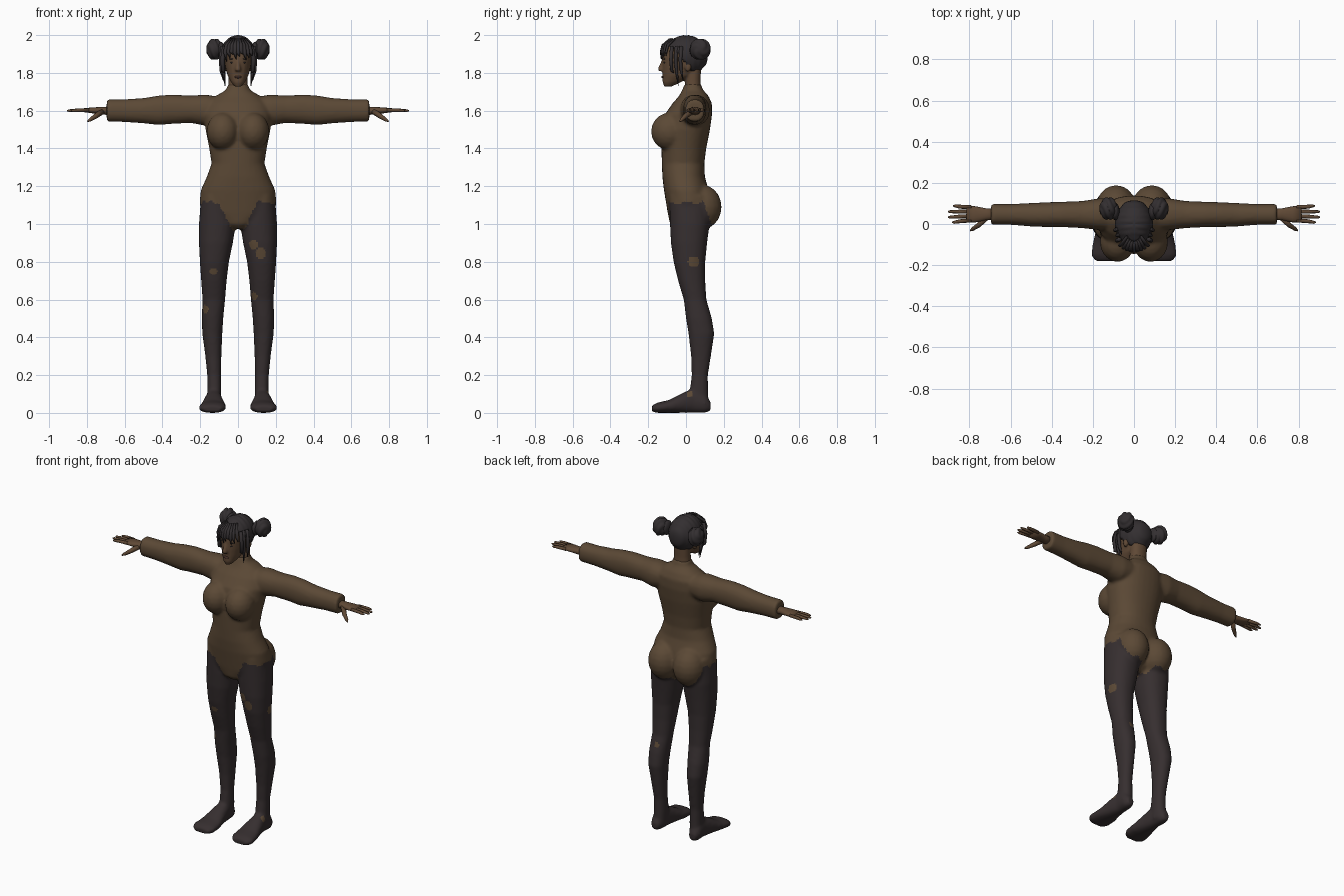
import bpy, bmesh, math
from mathutils import Vector, Matrix, noise


def material(name, rgb):
    m = bpy.data.materials.new(name)
    m.diffuse_color = (*rgb, 1)
    return m


BROWN = material("brown cloth", (0.105, 0.066, 0.036))
SKIN = material("brown skin", (0.115, 0.066, 0.036))
DARK = material("dark leggings", (0.037, 0.028, 0.029))
HAIR = material("dark hair", (0.033, 0.028, 0.030))
LIP = material("dark lips", (0.06, 0.030, 0.022))


# Loft through ellipses given as (t, a0, a1, b0, b1) along an axis
def loft(bm, rings, axis="z", n=24, side=1):
    loops = []
    for t, a0, a1, b0, b1 in rings:
        loop = []
        for i in range(n):
            w = 2 * math.pi * i / n
            c, s = math.cos(w), math.sin(w)
            a = (a0 + a1) / 2 + (a1 - a0) / 2 * math.copysign(abs(c) ** 0.9, c)
            b = (b0 + b1) / 2 + (b1 - b0) / 2 * math.copysign(abs(s) ** 0.9, s)
            p = {"z": (a, b, t), "x": (t, a, b), "y": (a, t, b)}[axis]
            loop.append(bm.verts.new((p[0] * side, p[1], p[2])))
        loops.append(loop)
    for p, q in zip(loops, loops[1:]):
        for i in range(n):
            bm.faces.new((p[i], p[(i + 1) % n], q[(i + 1) % n], q[i]))
    bm.faces.new(loops[0])
    bm.faces.new(loops[-1])


def ball(bm, centre, size, seg=20):
    m = Matrix.Translation(centre) @ Matrix.Diagonal((*size, 1))
    return bmesh.ops.create_uvsphere(bm, u_segments=seg, v_segments=seg // 2, radius=1, matrix=m)["verts"]


# Tapered tube through points given as (x, y, z, radius)
def tube(bm, pts, n=8, side=1, flat=1.0):
    loops = []
    for i, p in enumerate(pts):
        d = (Vector(pts[min(i + 1, len(pts) - 1)][:3]) - Vector(pts[max(i - 1, 0)][:3])).normalized()
        u = d.cross(Vector((0, 1, 0))).normalized()
        v = d.cross(u)
        loop = []
        for k in range(n):
            w = 2 * math.pi * k / n
            q = Vector(p[:3]) + p[3] * (u * math.cos(w) + v * math.sin(w) * flat)
            loop.append(bm.verts.new((q.x * side, q.y, q.z)))
        loops.append(loop)
    for p, q in zip(loops, loops[1:]):
        for k in range(n):
            bm.faces.new((p[k], p[(k + 1) % n], q[(k + 1) % n], q[k]))
    bm.faces.new(loops[0])
    bm.faces.new(loops[-1])


def finish(name, bm, mats, voxel=0, smooth=0):
    bmesh.ops.recalc_face_normals(bm, faces=bm.faces)
    me = bpy.data.meshes.new(name)
    bm.to_mesh(me)
    bm.free()
    ob = bpy.data.objects.new(name, me)
    bpy.context.collection.objects.link(ob)
    if voxel:
        r = ob.modifiers.new("fuse", "REMESH")
        r.mode, r.voxel_size = "VOXEL", voxel
        s = ob.modifiers.new("soften", "SMOOTH")
        s.iterations, s.factor = smooth, 0.5
        dg = bpy.context.evaluated_depsgraph_get()
        fused = bpy.data.meshes.new_from_object(ob.evaluated_get(dg))
        ob.modifiers.clear()
        ob.data = fused
    ob.data.materials.clear()
    for m in mats:
        ob.data.materials.append(m)
    for p in ob.data.polygons:
        p.use_smooth = True
    return ob


# Body: torso, bust, seat, legs, feet and sleeves fused together
bm = bmesh.new()
torso = [(0.975, 0.04, -0.06, 0.06), (1.0, 0.09, -0.085, 0.09), (1.06, 0.195, -0.097, 0.12),
         (1.12, 0.203, -0.107, 0.13), (1.18, 0.197, -0.117, 0.12), (1.25, 0.165, -0.125, 0.10),
         (1.32, 0.14, -0.128, 0.097), (1.4, 0.152, -0.13, 0.107), (1.5, 0.172, -0.13, 0.127),
         (1.58, 0.175, -0.112, 0.138), (1.64, 0.16, -0.07, 0.137), (1.68, 0.115, -0.035, 0.118),
         (1.71, 0.062, -0.02, 0.09), (1.74, 0.054, -0.008, 0.08)]
loft(bm, [(z, -r, r, f, b) for z, r, f, b in torso], n=32)
leg = [(1.15, 0.03, 0.195, -0.09, 0.12), (1.0, 0.012, 0.207, -0.085, 0.125), (0.9, 0.027, 0.207, -0.08, 0.112),
       (0.8, 0.048, 0.202, -0.066, 0.102), (0.7, 0.06, 0.195, -0.042, 0.102), (0.6, 0.068, 0.188, -0.012, 0.108),
       (0.5, 0.078, 0.192, 0.0, 0.137), (0.42, 0.083, 0.189, 0.013, 0.15), (0.3, 0.088, 0.173, 0.027, 0.132),
       (0.2, 0.09, 0.163, 0.03, 0.116), (0.12, 0.088, 0.163, 0.02, 0.117), (0.03, 0.09, 0.163, 0.02, 0.12)]
foot = [(0.13, 0.11, 0.155, 0.01, 0.06), (0.1, 0.095, 0.17, 0.0, 0.10), (0.04, 0.088, 0.17, 0.0, 0.13),
        (-0.02, 0.078, 0.183, 0.0, 0.105), (-0.09, 0.063, 0.2, 0.0, 0.068), (-0.15, 0.063, 0.21, 0.0, 0.055),
        (-0.18, 0.085, 0.19, 0.005, 0.04)]
sleeve = [(0.08, -0.03, 0.12, 1.54, 1.67), (0.17, -0.03, 0.125, 1.52, 1.685), (0.25, -0.02, 0.112, 1.535, 1.68),
          (0.35, -0.015, 0.108, 1.53, 1.685), (0.42, -0.015, 0.106, 1.524, 1.68), (0.5, -0.012, 0.102, 1.533, 1.667),
          (0.6, -0.004, 0.097, 1.54, 1.66), (0.695, -0.004, 0.098, 1.542, 1.66)]
for s in (1, -1):
    loft(bm, leg, side=s)
    loft(bm, foot, "y", side=s)
    loft(bm, sleeve, "x", side=s)
    ball(bm, (s * 0.08, -0.087, 1.49), (0.086, 0.098, 0.1))
    ball(bm, (s * 0.087, 0.085, 1.09), (0.097, 0.104, 0.118))
body = finish("body", bm, [BROWN, DARK], 0.01, 4)

# Leggings colour: ragged hem dipping at the crotch and the seat, with small worn patches
patches = [(-0.13, -0.05, 0.75, 0.02), (0.08, -0.07, 0.89, 0.025), (0.12, -0.065, 0.845, 0.03), (0.2, 0.04, 0.8, 0.03),
           (0.085, 0.0, 0.62, 0.022), (-0.17, 0.015, 0.55, 0.022), (0.12, 0.13, 0.55, 0.02), (0.165, 0.02, 0.1, 0.018)]
for p in body.data.polygons:
    c = p.center
    hem = 1.115 + 0.025 * noise.noise(c * 25)
    if abs(c.x) < 0.1:
        hem -= 0.15 * min(1, (0.1 - abs(c.x)) / 0.07)
    if c.y > 0.09:
        hem = min(hem, 1.115 - 0.12 * min(1, (c.y - 0.09) / 0.05) + 0.025 * noise.noise(c * 25))
    worn = any((c - Vector(q[:3])).length < q[3] for q in patches)
    p.material_index = int(c.z < hem and not worn and abs(c.x) < 0.25)

# Hands
for s, label in ((1, "left"), (-1, "right")):
    bm = bmesh.new()
    loft(bm, [(0.66, 0.022, 0.075, 1.575, 1.622), (0.72, 0.018, 0.076, 1.58, 1.62),
              (0.77, 0.008, 0.086, 1.586, 1.617), (0.815, 0.008, 0.09, 1.592, 1.613)], "x", 16, s)
    for y, tip, x in ((0.018, 0.008, 0.885), (0.039, 0.033, 0.905), (0.06, 0.06, 0.905), (0.081, 0.088, 0.88)):
        tube(bm, [(0.79, y, 1.602, 0.01), (0.85, (y + tip) / 2, 1.602, 0.0095), (x - 0.01, tip, 1.6, 0.007),
                  (x, tip, 1.6, 0.003)], side=s)
    tube(bm, [(0.72, 0.03, 1.595, 0.016), (0.755, -0.005, 1.57, 0.013), (0.785, -0.025, 1.55, 0.009),
              (0.797, -0.033, 1.543, 0.003)], side=s)
    finish(label + "_hand", bm, [SKIN])

# Head with neck, nose and ears
bm = bmesh.new()
loft(bm, [(1.68, -0.055, 0.055, -0.01, 0.08), (1.76, -0.05, 0.05, -0.005, 0.077), (1.84, -0.05, 0.05, 0.0, 0.08)])
head = [(1.728, 0.018, -0.115, -0.075), (1.75, 0.036, -0.124, -0.03), (1.785, 0.055, -0.124, 0.04),
        (1.83, 0.067, -0.126, 0.08), (1.88, 0.075, -0.126, 0.096), (1.93, 0.073, -0.117, 0.096), (1.975, 0.05, -0.07, 0.06)]
loft(bm, [(z, -r, r, f, b) for z, r, f, b in head])
loft(bm, [(1.81, -0.016, 0.016, -0.146, -0.1), (1.82, -0.016, 0.016, -0.15, -0.1), (1.87, -0.007, 0.007, -0.128, -0.1)])
for s in (1, -1):
    ball(bm, (s * 0.072, 0.01, 1.835), (0.012, 0.018, 0.03))
finish("head", bm, [SKIN], 0.006, 3)

# Lips, eyes and brows
bm = bmesh.new()
ball(bm, (0, -0.123, 1.778), (0.02, 0.008, 0.007), 12)
finish("lips", bm, [LIP])
bm = bmesh.new()
for s in (1, -1):
    ball(bm, (s * 0.03, -0.114, 1.854), (0.012, 0.005, 0.004), 12)
    ball(bm, (s * 0.032, -0.115, 1.874), (0.017, 0.005, 0.003), 12)
finish("eyes_and_brows", bm, [HAIR])

# Hair cap: grooved shell cut away around the face
bm = bmesh.new()
for v in ball(bm, (0, 0, 1.893), (0.093, 0.118, 0.107), 56):
    k = 0.965 + 0.04 * abs(math.sin(v.co.y * math.pi / 0.03 + 6 * abs(v.co.x)))
    v.co = Vector((0, 0, 1.893)) + (v.co - Vector((0, 0, 1.893))) * k
cut = [f for f in bm.faces if (c := f.calc_center_median()).z < 1.81 + 0.115 * max(0, min(1, (0.03 - c.y) / 0.09))]
bmesh.ops.delete(bm, geom=cut, context="FACES")
cap = finish("hair_cap", bm, [HAIR])
sol = cap.modifiers.new("thickness", "SOLIDIFY")
sol.thickness = 0.008

# Fringe and loose side locks
bm = bmesh.new()
for i in range(9):
    x = -0.068 + 0.017 * i
    y = -0.122 + 6 * x * x
    low = 1.872 + 0.014 * (i % 3) - 2.5 * x * x
    tube(bm, [(x * 0.5, y + 0.035, 1.98, 0.008), (x * 0.85, y - 0.002, 1.945, 0.013),
              (x, y - 0.011, 1.91, 0.011), (x + 0.008, y - 0.012, low, 0.002)], 6, flat=0.6)
for s in (1, -1):
    for dx, dy, low in ((0, 0, 1.73), (0.01, 0.025, 1.76), (0.002, -0.025, 1.80)):
        tube(bm, [(0.07 + dx, -0.05 + dy, 1.94, 0.012), (0.08 + dx, -0.055 + dy, 1.87, 0.012),
                  (0.077 + dx, -0.05 + dy, 1.81, 0.01), (0.068 + dx, -0.04 + dy, low, 0.002)], 6, s, 0.9)
finish("fringe_and_locks", bm, [HAIR])

# Buns: wound knots with spiral grooves, plus a wrap at the base
for s, label in ((1, "left"), (-1, "right")):
    bm = bmesh.new()
    mid = Vector((s * 0.124, 0.075, 1.925))
    for v in ball(bm, mid, (0.044, 0.055, 0.056), 36):
        d = v.co - mid
        swirl = math.atan2(d.z, d.y) * 2 + s * d.x * 90
        v.co = mid + d * (0.9 + 0.14 * abs(math.sin(swirl)))
    ball(bm, (s * 0.09, 0.06, 1.92), (0.02, 0.042, 0.045), 16)
    finish(label + "_bun", bm, [HAIR])
